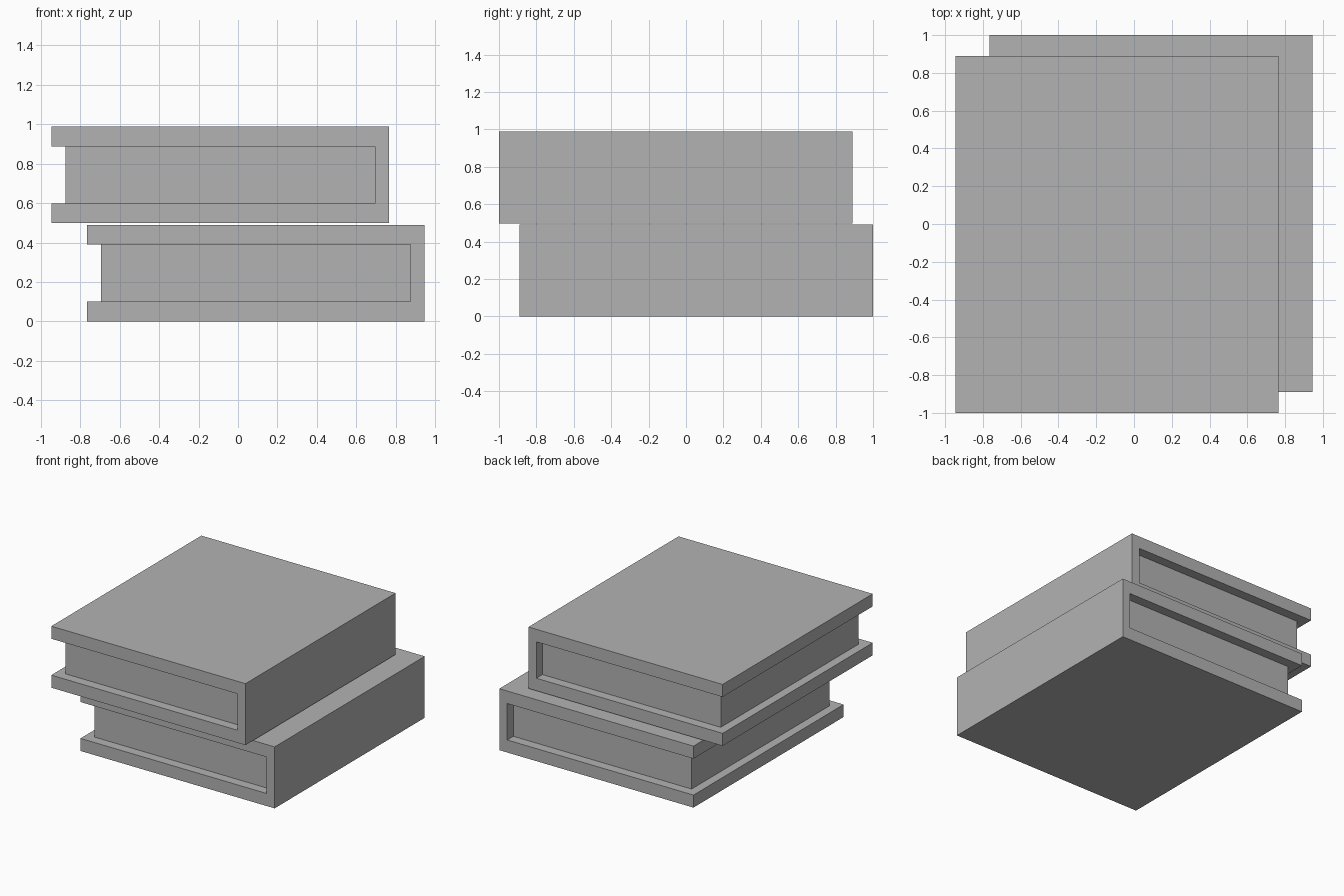
import bpy
import bmesh

cube = bpy.data.objects.get("Cube")
if cube:
    bpy.data.objects.remove(cube, do_unlink=True)

grey = bpy.data.materials.new("plain_grey")
grey.use_nodes = True
colour = (0.45, 0.45, 0.45, 1)
grey.diffuse_color = colour
grey.node_tree.nodes["Principled BSDF"].inputs["Base Color"].default_value = colour

WIDTH, DEPTH, HEIGHT = 1.712, 1.89, 0.49
BOARD, SPINE, INSET = 0.1, 0.07, 0.077


def extrude_profile(name, points, y0, y1):
    """Closed x-z outline swept along y."""
    bm = bmesh.new()
    face = bm.faces.new([bm.verts.new((x, y0, z)) for x, z in points])
    swept = bmesh.ops.extrude_face_region(bm, geom=[face])["geom"]
    bmesh.ops.translate(bm, vec=(0, y1 - y0, 0),
                        verts=[v for v in swept if isinstance(v, bmesh.types.BMVert)])
    bmesh.ops.recalc_face_normals(bm, faces=bm.faces)
    mesh = bpy.data.meshes.new(name)
    bm.to_mesh(mesh)
    bm.free()
    mesh.materials.append(grey)
    obj = bpy.data.objects.new(name, mesh)
    bpy.context.collection.objects.link(obj)


def book(name, left, front, base):
    right, top = left + WIDTH, base + HEIGHT
    inner, low, high = right - SPINE, base + BOARD, top - BOARD
    # C-shaped cover: two boards joined by the spine
    extrude_profile(name + "_cover",
                    [(left, base), (right, base), (right, top), (left, top),
                     (left, high), (inner, high), (inner, low), (left, low)],
                    front, front + DEPTH)
    # Page block, set back from the board edges
    edge = left + SPINE
    extrude_profile(name + "_pages",
                    [(edge, low), (inner, low), (inner, high), (edge, high)],
                    front + INSET, front + DEPTH - INSET)


book("lower_book", -0.766, -0.89, 0)
book("upper_book", -0.946, -1, 0.498)
